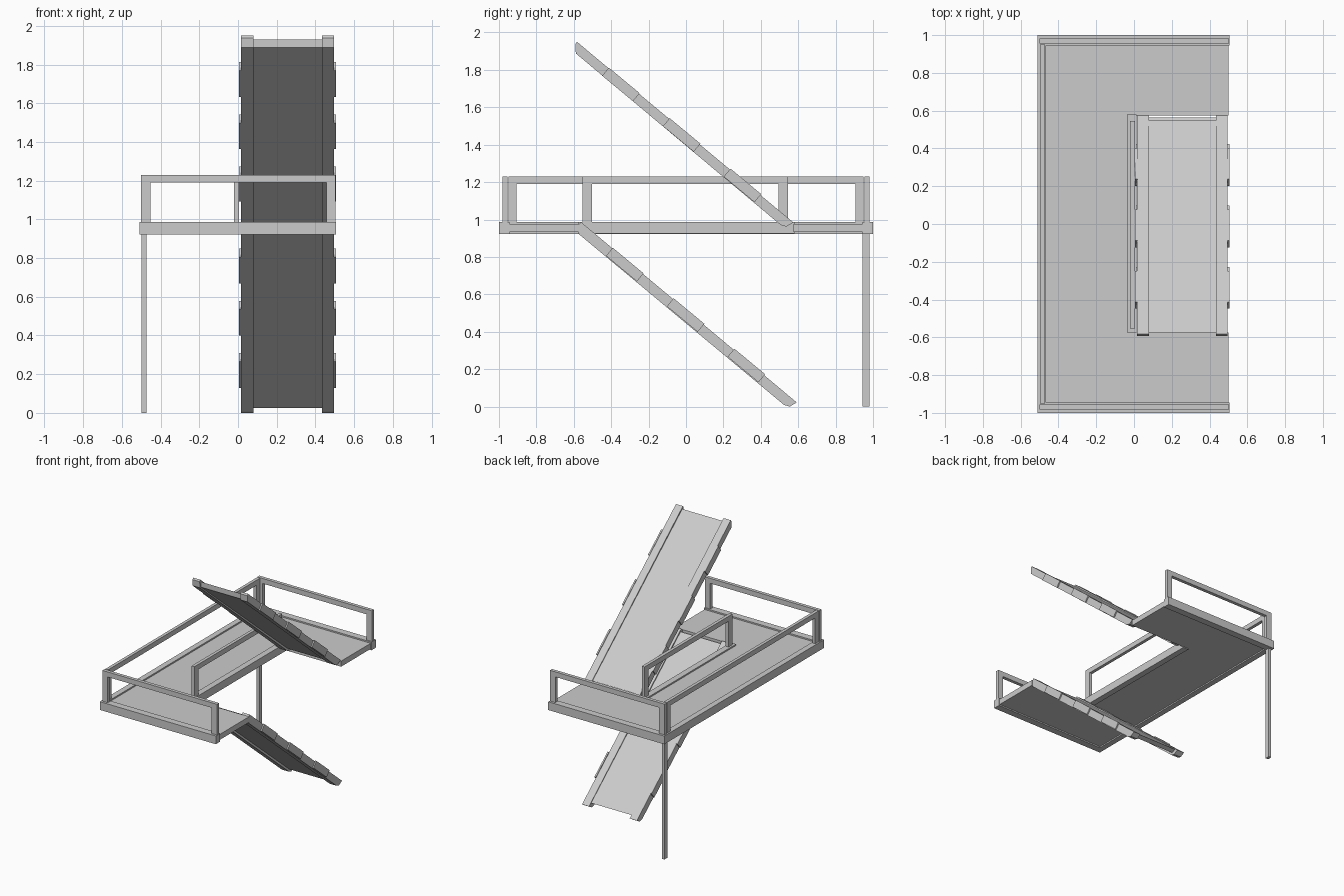
import bpy, bmesh, math

if "Cube" in bpy.data.objects:
    bpy.data.objects.remove(bpy.data.objects["Cube"])


def prism(name, pts, axis, a, b):
    """Extrude a closed 2D outline along x (pts = y,z) or z (pts = x,y)."""
    bm = bmesh.new()
    conv = (lambda p, t: (t, p[0], p[1])) if axis == 'x' else (lambda p, t: (p[0], p[1], t))
    face = bm.faces.new([bm.verts.new(conv(p, a)) for p in pts])
    ext = bmesh.ops.extrude_face_region(bm, geom=[face])
    d = (b - a, 0, 0) if axis == 'x' else (0, 0, b - a)
    bmesh.ops.translate(bm, vec=d, verts=[v for v in ext['geom'] if isinstance(v, bmesh.types.BMVert)])
    bmesh.ops.recalc_face_normals(bm, faces=bm.faces[:])
    me = bpy.data.meshes.new(name)
    bm.to_mesh(me)
    bm.free()
    ob = bpy.data.objects.new(name, me)
    bpy.context.collection.objects.link(ob)
    return ob


def box(name, x0, x1, y0, y1, z0, z1):
    return prism(name, [(x0, y0), (x1, y0), (x1, y1), (x0, y1)], 'z', z0, z1)


# U-shaped landing panel, open towards +x
prism("landing_panel", [(-0.49, -0.98), (0.5, -0.98), (0.5, -0.575), (0.0, -0.575),
                        (0.0, 0.575), (0.5, 0.575), (0.5, 0.98), (-0.49, 0.98)], 'z', 0.932, 0.976)

# Edge beams and guard rails on the front and back
for side, s in (("front", -1), ("back", 1)):
    def sbox(part, x0, x1, ya, yb, z0, z1):
        box(f"{side}_{part}", x0, x1, min(s * ya, s * yb), max(s * ya, s * yb), z0, z1)
    sbox("edge_beam", -0.51, 0.506, 0.945, 1.0, 0.922, 0.987)
    sbox("top_rail", -0.5, 0.503, 0.955, 0.982, 1.19, 1.23)
    sbox("left_post", -0.5, -0.453, 0.955, 0.982, 0.985, 1.19)
    sbox("right_post", 0.457, 0.503, 0.955, 0.982, 0.985, 1.19)

# Left side beam and rail
box("left_edge_beam", -0.51, -0.465, -0.945, 0.945, 0.922, 0.987)
box("left_top_rail", -0.497, -0.472, -0.95, 0.95, 1.19, 1.23)
# Inner beam and rail beside the stair opening
box("inner_edge_beam", -0.036, 0.012, -0.575, 0.58, 0.925, 0.987)
box("inner_top_rail", -0.02, 0.005, -0.553, 0.545, 1.19, 1.23)
for i, y in enumerate((-0.95, 0.905)):
    box(f"left_rail_post_{i}", -0.497, -0.472, y, y + 0.045, 0.985, 1.19)
for i, y in enumerate((-0.553, 0.495)):
    box(f"inner_rail_post_{i}", -0.02, 0.005, y, y + 0.05, 0.985, 1.19)

# Single corner leg
box("corner_leg", -0.498, -0.474, 0.945, 0.98, 0.0, 0.93)

# Sloped flights: stringers, panel and side brackets
SLOPE = -0.83
ANG = math.atan(SLOPE)


def flight(tag, dy, dz, top_pts):
    outline = top_pts + [(0.525 + dy, 0.008 + dz), (0.555 + dy, 0.0 + dz), (0.592 + dy, 0.022 + dz)]
    for n, x0, x1 in (("left", 0.016, 0.079), ("right", 0.435, 0.496)):
        prism(f"{tag}_{n}_stringer", outline, 'x', x0, x1)
    z_top = top_pts[0][1]
    y_top = top_pts[0][0]
    # panel lies slightly below the stringer tops
    yb = 0.565 + dy
    a, b = y_top + 0.008, yb
    za = z_top - 0.02
    zb = za + SLOPE * (b - a)
    prism(f"{tag}_panel", [(a, za), (a, za - 0.042), (b - 0.035, zb - 0.042 - SLOPE * 0.035), (b, zb)],
          'x', 0.079, 0.435)
    # brackets
    for i in range(3):
        yc = y_top + 0.235 + 0.325 * i
        zc = z_top + SLOPE * (yc - y_top) - 0.033
        c, s = math.cos(ANG), math.sin(ANG)
        pts = [(yc + u * c - v * s, zc + u * s + v * c)
               for u, v in ((-0.107, -0.028), (0.107, -0.028), (0.107, 0.028), (-0.107, 0.028))]
        prism(f"{tag}_bracket_left_{i}", pts, 'x', 0.006, 0.018)
        prism(f"{tag}_bracket_right_{i}", pts, 'x', 0.494, 0.506)


flight("lower_flight", 0.0, 0.0, [(-0.562, 0.987), (-0.58, 0.965), (-0.573, 0.922)])
flight("upper_flight", -0.018, 0.962, [(-0.583, 1.95), (-0.592, 1.938), (-0.589, 1.888)])
